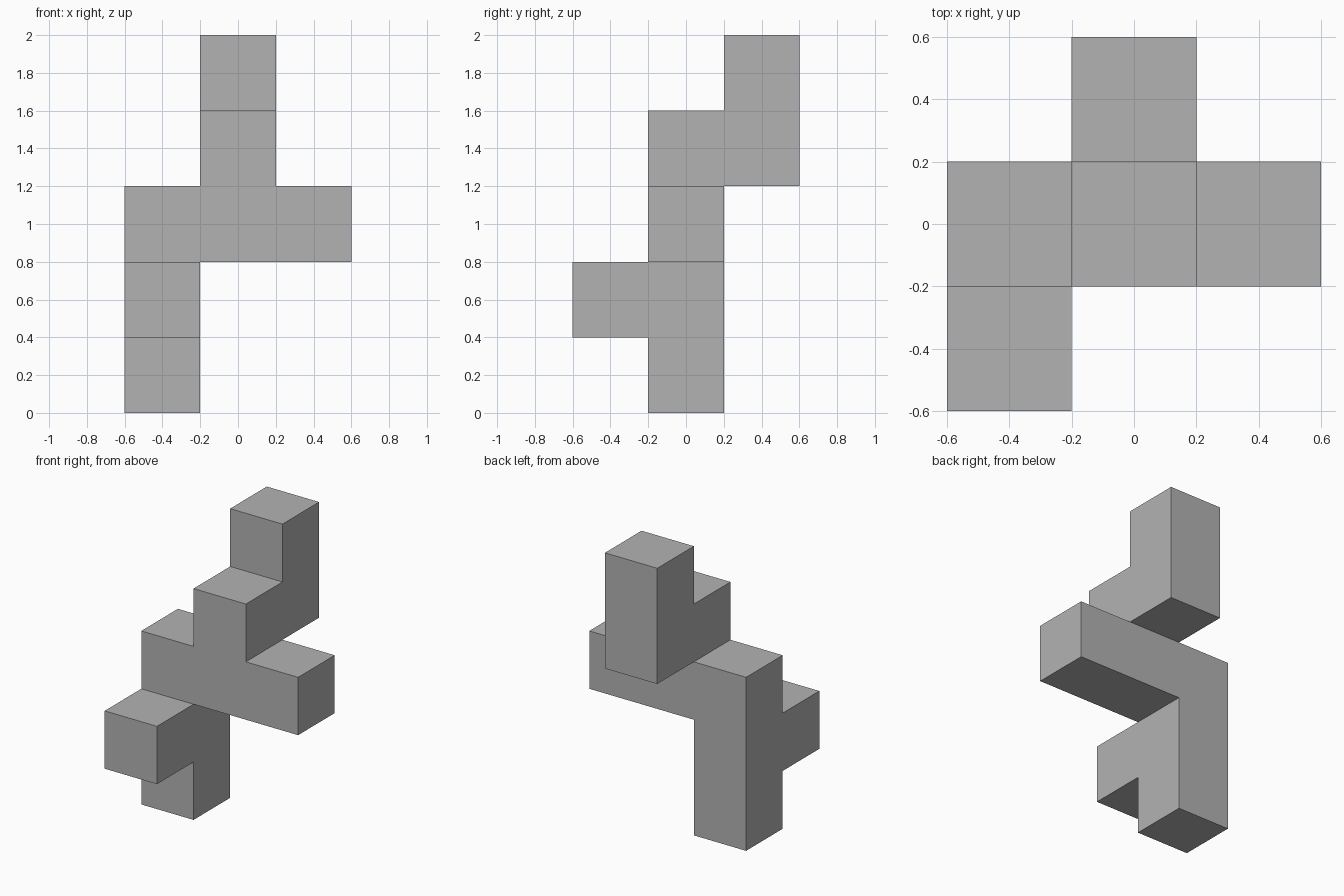
import bpy
import bmesh
import math
from mathutils import Vector

cube = bpy.data.objects.get("Cube")
if cube:
    bpy.data.objects.remove(cube, do_unlink=True)

SIZE = 0.4

grey = bpy.data.materials.new("plain_grey")
grey.use_nodes = True
colour = (0.45, 0.45, 0.45, 1)
grey.diffuse_color = colour
grey.node_tree.nodes["Principled BSDF"].inputs["Base Color"].default_value = colour

# Occupied cells, stacked from the leg up to the top post
leg = [(-1, 0, 0), (-1, 0, 1), (-1, 0, 2)]
front_knob = [(-1, -1, 1)]
crossbar = [(0, 0, 2), (1, 0, 2)]
neck = [(0, 0, 3), (0, 1, 3)]
top_post = [(0, 1, 4)]
cells = set(leg + front_knob + crossbar + neck + top_post)

# Outer skin: one square for each cell side without a neighbour
bm = bmesh.new()
for cell in cells:
    centre = Vector(cell) + Vector((0, 0, 0.5))
    for axis in range(3):
        for sign in (-1, 1):
            n = Vector((0, 0, 0))
            n[axis] = sign
            if tuple(int(c) for c in Vector(cell) + n) in cells:
                continue
            u = Vector((0, 0, 0))
            u[(axis + 1) % 3] = 1
            v = n.cross(u)
            corners = [centre + (n + a * u + b * v) / 2
                       for a, b in ((-1, -1), (1, -1), (1, 1), (-1, 1))]
            bm.faces.new([bm.verts.new(p * SIZE) for p in corners])

# Weld the squares and merge flat neighbours into single faces
bmesh.ops.remove_doubles(bm, verts=bm.verts, dist=0.001)
bmesh.ops.dissolve_limit(bm, angle_limit=math.radians(1),
                         verts=bm.verts, edges=bm.edges)
mesh = bpy.data.meshes.new("block_sculpture")
bm.to_mesh(mesh)
bm.free()
mesh.materials.append(grey)
sculpture = bpy.data.objects.new("block_sculpture", mesh)
bpy.context.collection.objects.link(sculpture)
